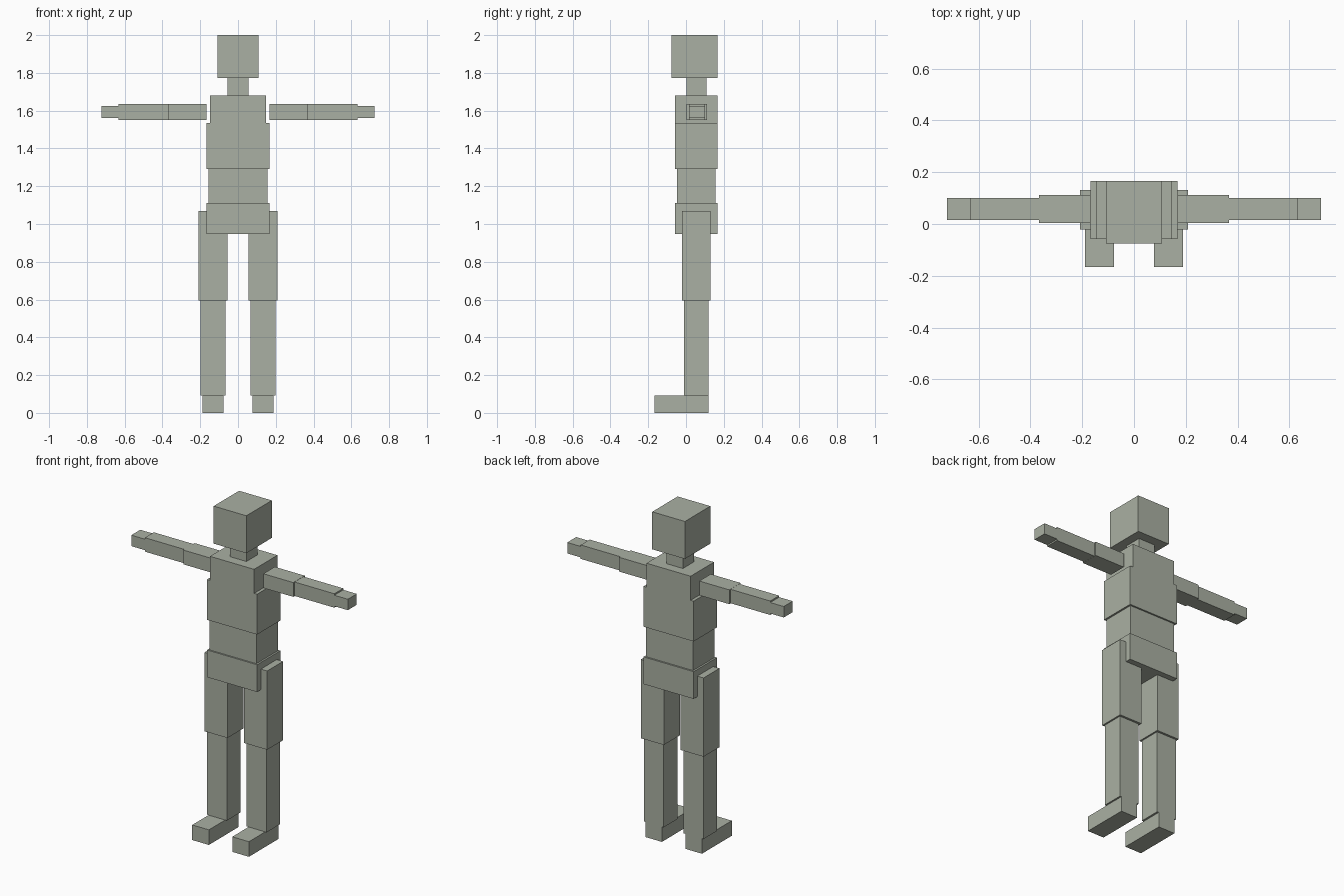
import bpy

if "Cube" in bpy.data.objects:
    bpy.data.objects.remove(bpy.data.objects["Cube"])

# One flat grey-green colour for the whole figure
skin = bpy.data.materials.new("grey_green")
skin.diffuse_color = (0.402, 0.434, 0.366, 1)
skin.use_nodes = True
skin.node_tree.nodes["Principled BSDF"].inputs["Base Color"].default_value = skin.diffuse_color


def add_mesh(name, verts, faces):
    mesh = bpy.data.meshes.new(name)
    mesh.from_pydata(verts, [], faces)
    mesh.materials.append(skin)
    obj = bpy.data.objects.new(name, mesh)
    bpy.context.collection.objects.link(obj)
    return obj


def prism(name, profile, y0, y1):
    """Extrude a counter-clockwise (x, z) profile from y0 to y1."""
    n = len(profile)
    verts = [(x, y, z) for y in (y0, y1) for x, z in profile]
    faces = [tuple(range(n)), tuple(reversed(range(n, 2 * n)))]
    for i in range(n):
        j = (i + 1) % n
        faces.append((i, i + n, j + n, j))
    return add_mesh(name, verts, faces)


def box(name, x0, x1, y0, y1, z0, z1):
    return prism(name, [(x0, z0), (x1, z0), (x1, z1), (x0, z1)], y0, y1)


# Head, neck and trunk
box("head", -0.109, 0.109, -0.076, 0.166, 1.774, 2.0)
box("neck", -0.055, 0.055, 0.002, 0.108, 1.68, 1.774)
box("waist", -0.156, 0.156, -0.048, 0.156, 1.11, 1.292)
box("hips", -0.167, 0.167, -0.057, 0.166, 0.946, 1.11)

# Chest with stepped shoulders
right_half = [(0.167, 1.292), (0.167, 1.535), (0.147, 1.535), (0.147, 1.68)]
left_half = [(-x, z) for x, z in reversed(right_half)]
prism("chest", right_half + left_half, -0.057, 0.166)

# Limbs, mirrored on both sides: x0, x1, y0, y1, z0, z1
limbs = {
    "upper_arm": (0.167, 0.367, 0.003, 0.112, 1.55, 1.636),
    "forearm": (0.367, 0.632, 0.015, 0.1, 1.551, 1.635),
    "hand": (0.632, 0.722, 0.015, 0.1, 1.56, 1.626),
    "thigh": (0.056, 0.209, -0.021, 0.131, 0.595, 1.07),
    "shin": (0.066, 0.199, -0.011, 0.118, 0.091, 0.595),
    "foot": (0.078, 0.189, -0.166, 0.118, 0.0, 0.091),
}
for part, (x0, x1, y0, y1, z0, z1) in limbs.items():
    box(part + "_left", x0, x1, y0, y1, z0, z1)
    box(part + "_right", -x1, -x0, y0, y1, z0, z1)
